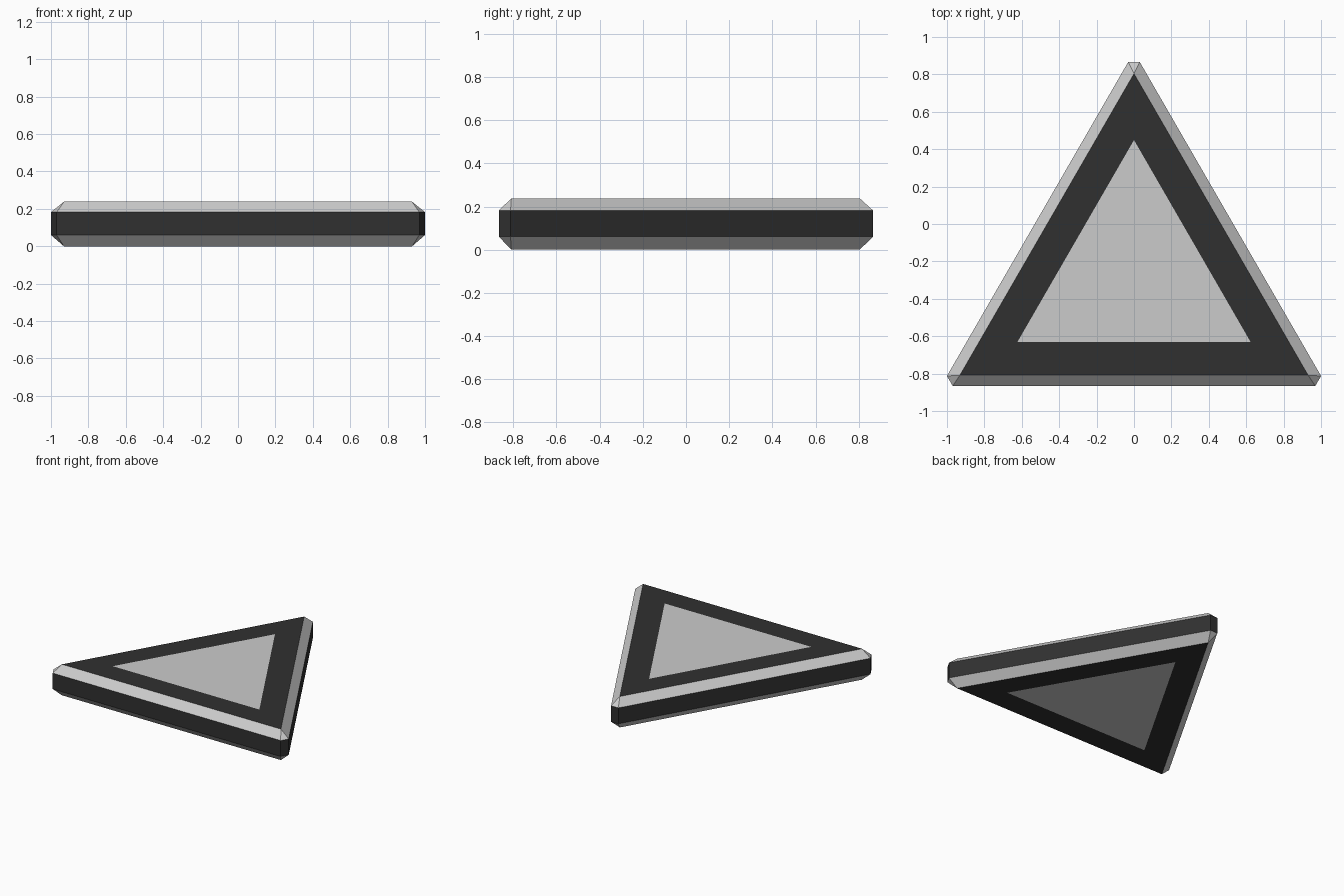
import bpy
import bmesh
from math import sin, cos, pi

if "Cube" in bpy.data.objects:
    bpy.data.objects.remove(bpy.data.objects["Cube"])

H = 0.238            # total thickness
CY = -0.271          # triangle centre, so the bounds are centred on y = 0
R_FACE, R_PANEL = 1.075, 0.72
Z_LOW, Z_HIGH = 0.06, 0.182


def material(name, value):
    mat = bpy.data.materials.new(name)
    mat.diffuse_color = (value, value, value, 1)
    mat.use_nodes = True
    mat.node_tree.nodes["Principled BSDF"].inputs["Base Color"].default_value = mat.diffuse_color
    return mat


def ring(bm, profile, z):
    """Repeat corner points three times around the triangle centre."""
    verts = []
    for i in range(3):
        c, s = cos(i * 2 * pi / 3), sin(i * 2 * pi / 3)
        for x, y in profile:
            verts.append(bm.verts.new((x * c - y * s, x * s + y * c + CY, z)))
    return verts


def add_face(bm, verts, slot):
    bm.faces.new(verts).material_index = slot


def bridge(bm, a, b, slot):
    n = len(a)
    for i in range(n):
        j = (i + 1) % n
        add_face(bm, (a[i], a[j], b[j], b[i]), slot)


GREY, BLACK = 0, 1
bm = bmesh.new()

# Outer rim: blunt-cornered triangle with a black edge band
blunt = [(0.031, R_FACE + 0.062), (-0.031, R_FACE + 0.062)]
low, high = ring(bm, blunt, Z_LOW), ring(bm, blunt, Z_HIGH)
bridge(bm, low, high, BLACK)

# Both sides: grey chamfers, black border and grey inset panel
for rim, z in ((low, 0), (high, H)):
    face = ring(bm, [(0, R_FACE)], z)
    panel = ring(bm, [(0, R_PANEL)], z)
    for i in range(3):
        j = (i + 1) % 3
        add_face(bm, (rim[2 * i], rim[2 * i + 1], face[i]), GREY)
        add_face(bm, (rim[2 * i + 1], rim[2 * j], face[j], face[i]), GREY)
    bridge(bm, face, panel, BLACK)
    add_face(bm, panel, GREY)

bmesh.ops.recalc_face_normals(bm, faces=bm.faces)
mesh = bpy.data.meshes.new("triangle_plate")
bm.to_mesh(mesh)
bm.free()
mesh.materials.append(material("panel_grey", 0.8))
mesh.materials.append(material("border_black", 0.03))
plate = bpy.data.objects.new("triangle_plate", mesh)
bpy.context.collection.objects.link(plate)
